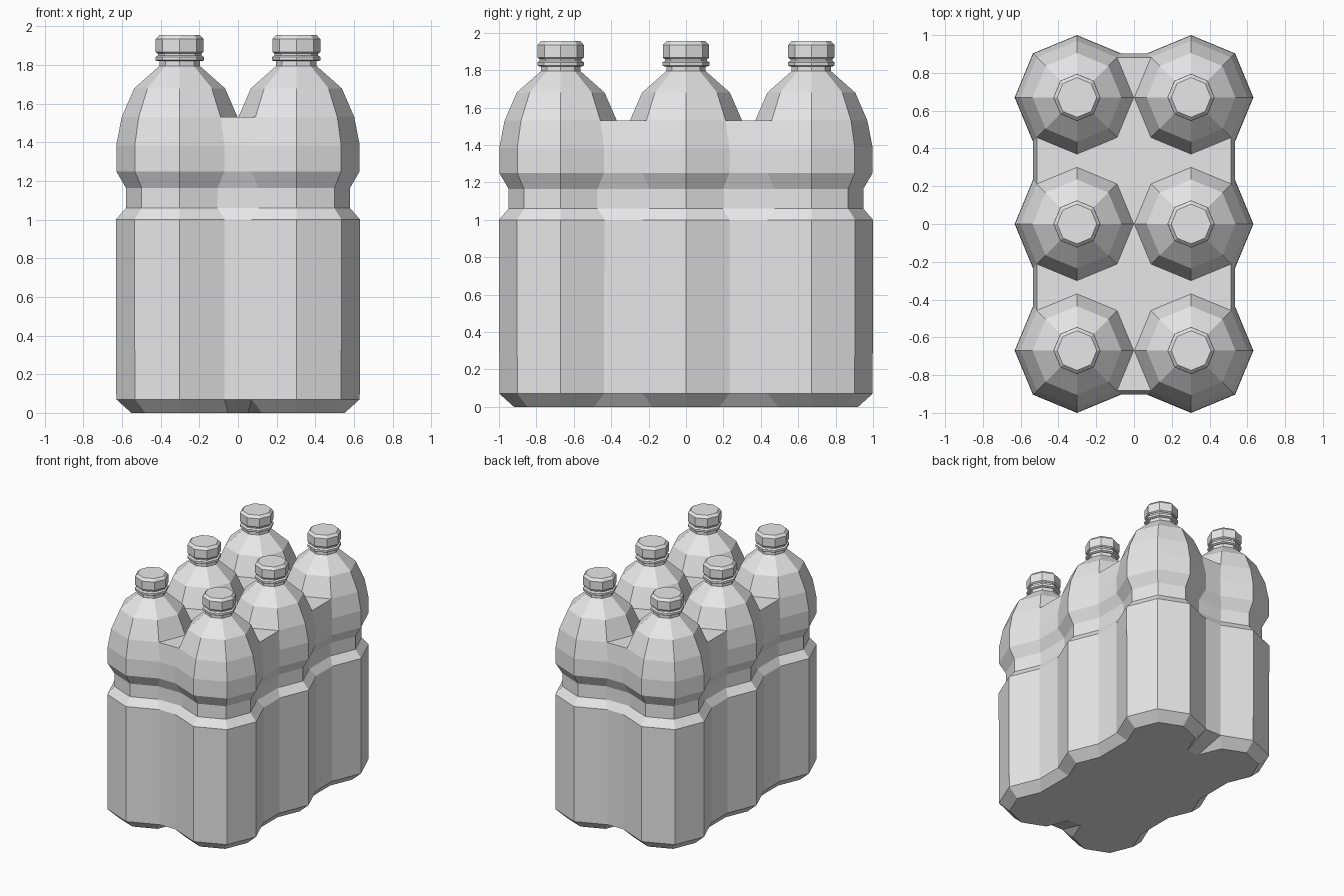
import bpy
import bmesh
from math import cos, sin, radians

cube = bpy.data.objects.get("Cube")
if cube:
    bpy.data.objects.remove(cube, do_unlink=True)

grey = bpy.data.materials.new("light_grey")
grey.use_nodes = True
grey.diffuse_color = (0.8, 0.8, 0.8, 1)
grey.node_tree.nodes["Principled BSDF"].inputs["Base Color"].default_value = (0.8, 0.8, 0.8, 1)

CX, CY = 0.302, 0.67      # bottle spacing
TOP = 1.53                # height of the wrap's flat top


def loft(name, rings):
    """Skin a stack of closed rings and cap both ends."""
    bm = bmesh.new()
    loops = [[bm.verts.new(p) for p in ring] for ring in rings]
    n = len(loops[0])
    for low, high in zip(loops, loops[1:]):
        for i in range(n):
            j = (i + 1) % n
            bm.faces.new((low[i], low[j], high[j], high[i]))
    bm.faces.new(loops[0][::-1])
    bm.faces.new(loops[-1])
    bmesh.ops.remove_doubles(bm, verts=bm.verts[:], dist=1e-5)
    bmesh.ops.recalc_face_normals(bm, faces=bm.faces[:])
    mesh = bpy.data.meshes.new(name)
    bm.to_mesh(mesh)
    bm.free()
    mesh.materials.append(grey)
    obj = bpy.data.objects.new(name, mesh)
    bpy.context.collection.objects.link(obj)
    return obj


def wrap_outline(r, z, tucked):
    """Outline around six octagons; tucked rings fold in at the short ends."""
    fold = 45 if tucked else 0
    half = [(-CY, a) for a in (-135 - fold, -135, -90, -45, 0, 45)]
    half += [(0, a) for a in (-45, 0, 45)]
    half += [(CY, a) for a in (-45, 0, 45, 90, 135, 135 + fold)]
    right = [(CX + r * cos(radians(a)), y + r * sin(radians(a)), z) for y, a in half]
    return right + [(-x, -y, z) for x, y, z in right]


def octagon(r, z):
    return [(r * cos(radians(a)), r * sin(radians(a)), z) for a in range(0, 360, 45)]


# Shrink wrap: bevelled base, tall body, waist and shoulder
wrap_profile = [(0.25, 0), (0.328, 0.07), (0.33, 1.0), (0.278, 1.06),
                (0.278, 1.165), (0.328, 1.25), (0.328, 1.385), (0.30, TOP)]
loft("wrapped_body", [wrap_outline(r, z, z == 0) for r, z in wrap_profile])

# Bottle shoulders, neck rings and screw caps
shoulder_profile = [(0.30, TOP), (0.235, 1.68), (0.105, 1.795), (0.105, 1.82)]
ring_profile = [(0.115, 1.82), (0.125, 1.825), (0.125, 1.842), (0.112, 1.85), (0.112, 1.86)]
cap_profile = [(0.115, 1.86), (0.124, 1.868), (0.124, 1.935), (0.105, 1.955)]
parts = {"bottle_shoulder": shoulder_profile, "neck_ring": ring_profile, "cap": cap_profile}

for side, x in (("right", -CX), ("left", CX)):
    for row, y in (("front", -CY), ("middle", 0), ("back", CY)):
        for part, profile in parts.items():
            obj = loft(f"{row}_{side}_{part}", [octagon(r, z) for r, z in profile])
            obj.location = (x, y, 0)
